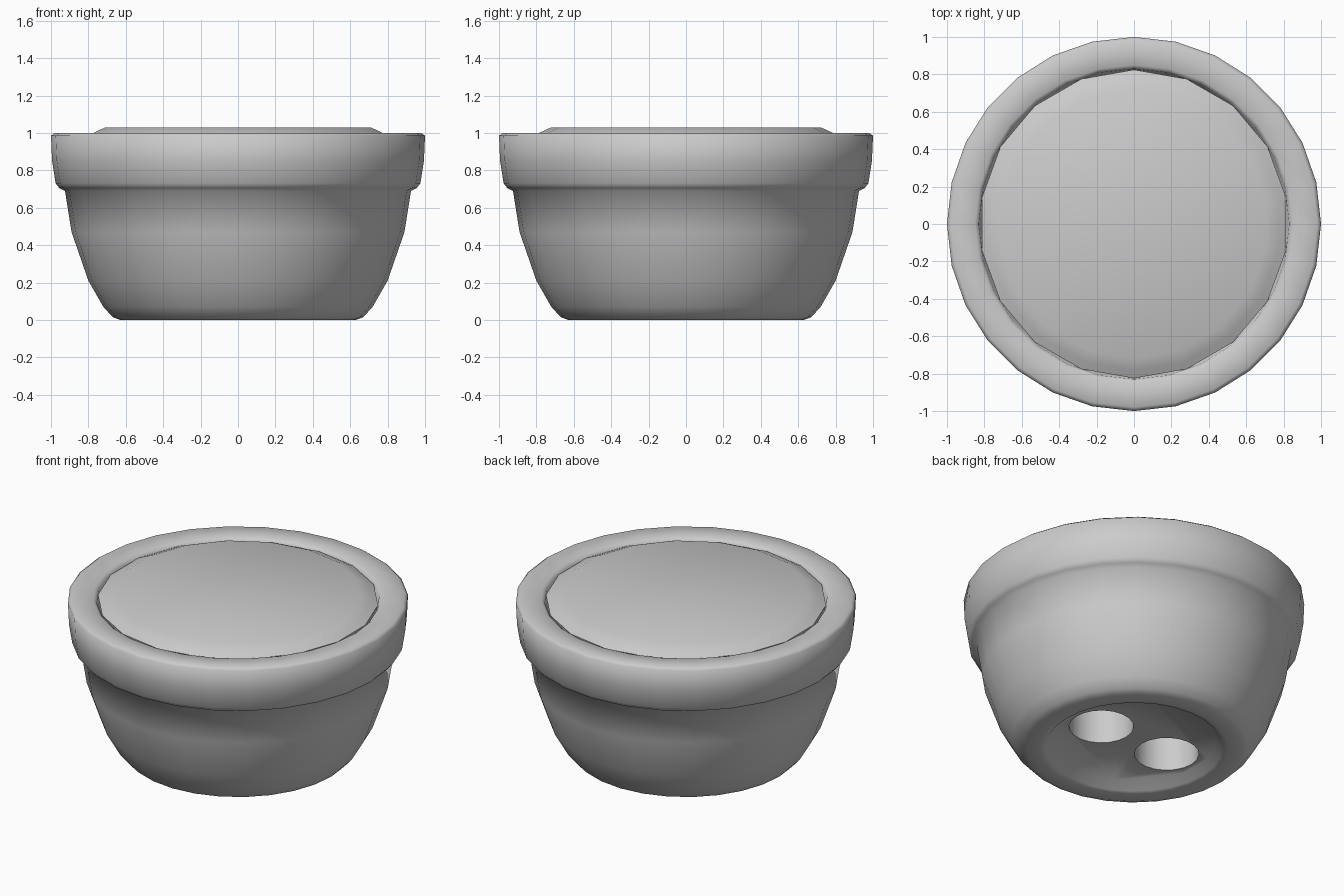
import bpy, bmesh, math

if "Cube" in bpy.data.objects:
    bpy.data.objects.remove(bpy.data.objects["Cube"])


def lathe(name, profile, sides, angle):
    """Revolve (radius, z) points around z into a closed solid, starting at +y."""
    bm = bmesh.new()
    rings = []
    for r, z in profile:
        ring = []
        for i in range(sides):
            a = math.pi / 2 + 2 * math.pi * i / sides
            ring.append(bm.verts.new((r * math.cos(a), r * math.sin(a), z)))
        rings.append(ring)
    for lo, hi in zip(rings, rings[1:]):
        for i in range(sides):
            j = (i + 1) % sides
            bm.faces.new((lo[i], lo[j], hi[j], hi[i]))
    bm.faces.new(rings[0][::-1])
    bm.faces.new(rings[-1])
    bmesh.ops.recalc_face_normals(bm, faces=bm.faces)
    mesh = bpy.data.meshes.new(name)
    bm.to_mesh(mesh)
    bm.free()
    obj = bpy.data.objects.new(name, mesh)
    bpy.context.collection.objects.link(obj)
    return obj


def activate(obj):
    bpy.ops.object.select_all(action='DESELECT')
    obj.select_set(True)
    bpy.context.view_layer.objects.active = obj


# Pot: recessed base, curved body, thick collar, inside wall and floor
pot = lathe("pot", [
    (0.48, 0.05), (0.52, 0.005), (0.55, 0.0), (0.63, 0.0), (0.67, 0.015),
    (0.72, 0.07), (0.80, 0.21), (0.89, 0.47), (0.925, 0.69),
    (0.955, 0.705), (0.975, 0.73), (0.994, 0.85), (1.0, 0.985), (0.98, 1.0),
    (0.85, 0.995), (0.83, 0.98), (0.80, 0.80), (0.75, 0.50), (0.68, 0.33),
], 28, 60)

# Two drainage holes through the floor
for side in (-1, 1):
    cutter = lathe("hole_cutter", [(0.19, -0.1), (0.19, 0.6)], 20, 30)
    cutter.location.x = side * 0.25
    cutter.hide_render = True
    mod = pot.modifiers.new("drain_hole", 'BOOLEAN')
    mod.operation = 'DIFFERENCE'
    mod.solver = 'EXACT'
    mod.object = cutter
    activate(pot)
    bpy.ops.object.modifier_apply(modifier=mod.name)
    bpy.data.objects.remove(cutter)

# Soil: low raised disc filling the mouth
soil = lathe("soil", [(0.80, 0.88), (0.825, 0.98), (0.785, 1.0),
                      (0.72, 1.03)], 18, 60)

for obj, angle in ((pot, 60), (soil, 50)):
    activate(obj)
    bpy.ops.object.shade_smooth_by_angle(angle=math.radians(angle))
